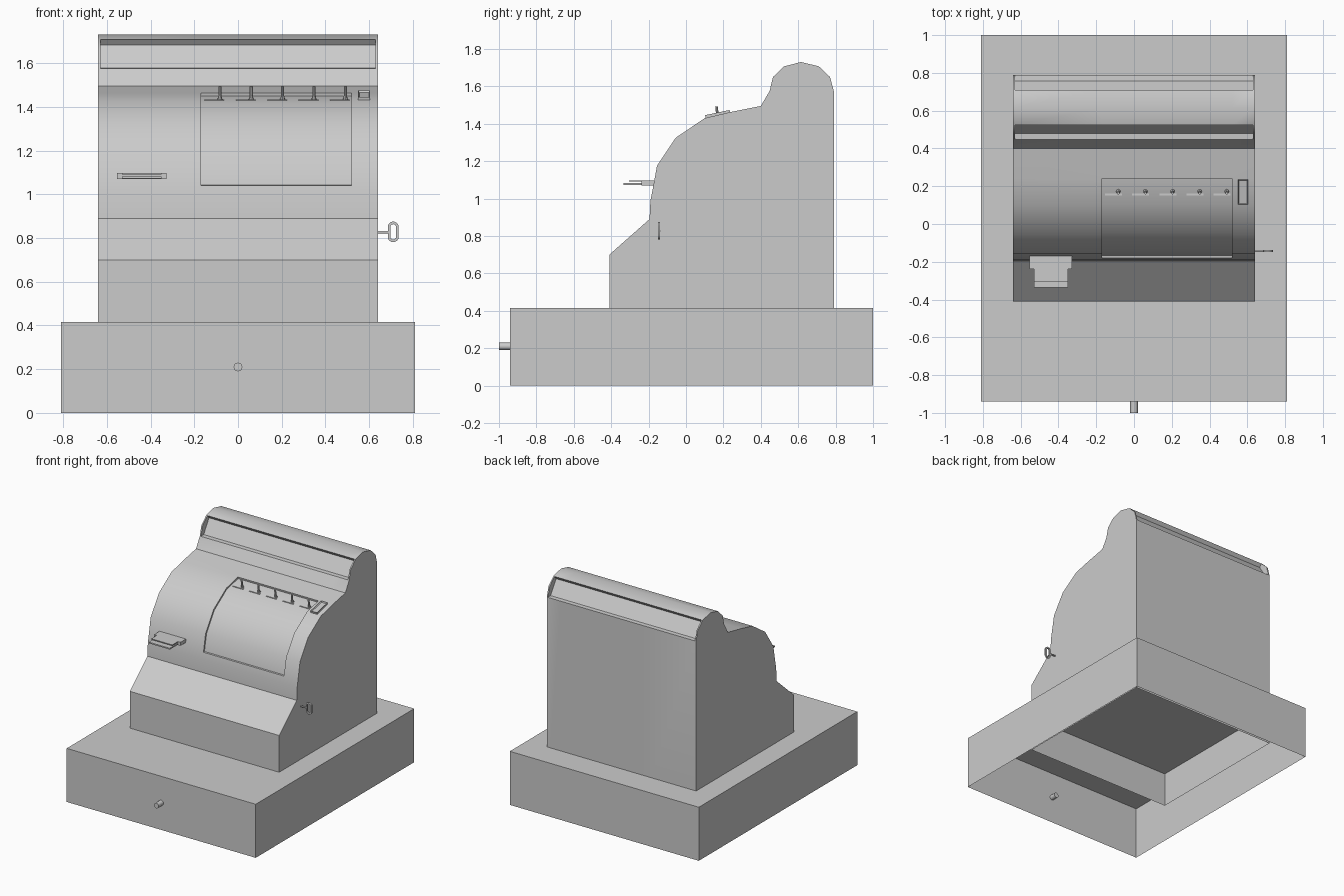
import bpy, bmesh, math
from mathutils import Matrix, Vector

if "Cube" in bpy.data.objects:
    bpy.data.objects.remove(bpy.data.objects["Cube"])


def finish(name, bm, angle=None):
    bmesh.ops.remove_doubles(bm, verts=bm.verts, dist=0.0005)
    bmesh.ops.recalc_face_normals(bm, faces=bm.faces)
    me = bpy.data.meshes.new(name)
    bm.to_mesh(me)
    bm.free()
    ob = bpy.data.objects.new(name, me)
    bpy.context.collection.objects.link(ob)
    if angle:
        bpy.ops.object.select_all(action='DESELECT')
        ob.select_set(True)
        bpy.context.view_layer.objects.active = ob
        bpy.ops.object.shade_smooth_by_angle(angle=math.radians(angle))
    return ob


def add_box(bm, x, y, z):
    m = Matrix.Translation(((x[0] + x[1]) / 2, (y[0] + y[1]) / 2, (z[0] + z[1]) / 2))
    m = m @ Matrix.Diagonal((x[1] - x[0], y[1] - y[0], z[1] - z[0], 1))
    return bmesh.ops.create_cube(bm, size=1, matrix=m)['verts']


def add_rod(bm, a, b, r1, r2=None, n=12):
    a, b = Vector(a), Vector(b)
    d = b - a
    m = Matrix.Translation((a + b) / 2) @ d.to_track_quat('Z', 'Y').to_matrix().to_4x4()
    bmesh.ops.create_cone(bm, cap_ends=True, segments=n, radius1=r1,
                          radius2=r1 if r2 is None else r2, depth=d.length, matrix=m)


# Drawer base, open underneath
bm = bmesh.new()
add_box(bm, (-.81, .81), (-.94, 1.0), (0, .415))
bmesh.ops.delete(bm, geom=[f for f in bm.faces if f.calc_center_median().z < .01],
                 context='FACES')
finish("drawer_base", bm)

# Drawer knob, passing through the front wall
bm = bmesh.new()
add_rod(bm, (0, -1.0, .21), (0, -.89, .21), .02, n=16)
finish("drawer_knob", bm, 40)

# Cabinet side profile (y, z) in pieces, with recessed alternatives
lower = [(-.41, .145), (-.41, .70), (-.195, .89), (-.19, .99), (-.18, 1.04)]
arc = [(-.155, 1.175), (-.055, 1.325), (.10, 1.43)]
arc_in = [(-.168, 1.042), (-.142, 1.169), (-.046, 1.315), (.104, 1.418), (.243, 1.449)]
shoulder = [(.24, 1.463), (.40, 1.495), (.447, 1.575)]
front_pane, front_pane_in = [(.465, 1.65)], [(.48, 1.577), (.545, 1.682)]
crown = [(.525, 1.707), (.615, 1.73), (.71, 1.707)]
back_pane, back_pane_in = [(.77, 1.65)], [(.69, 1.682), (.758, 1.577)]
rear = [(.79, 1.575), (.79, .145)]

full = lower + arc + shoulder + front_pane + crown + back_pane + rear
windowed = lower + arc + shoulder + front_pane_in + crown + back_pane_in + rear
panelled = lower + arc_in + shoulder + front_pane_in + crown + back_pane_in + rear

# Cabinet shell: profile bands across x, joined by recess cheeks
bm = bmesh.new()


def face(pts):
    bm.faces.new([bm.verts.new(p) for p in pts])


bands = [(-.64, -.63, full), (-.63, -.17, windowed), (-.17, .52, panelled),
         (.52, .63, windowed), (.63, .64, full)]
for x0, x1, prof in bands:
    for a, b in zip(prof, prof[1:]):
        face([(x0, *a), (x0, *b), (x1, *b), (x1, *a)])
front_cheek = shoulder[-1:] + front_pane_in + crown[:1] + front_pane
back_cheek = crown[-1:] + back_pane_in + rear[:1] + back_pane
panel_cheek = lower[-1:] + arc_in + shoulder[:1] + arc[::-1]
for xs, poly in (((-.64, .64), full), ((-.63, .63), front_cheek),
                 ((-.63, .63), back_cheek), ((-.17, .52), panel_cheek)):
    for x in xs:
        face([(x, *p) for p in poly])
finish("cabinet", bm, 35)

# Five sliding levers with their slots
levers, slots = bmesh.new(), bmesh.new()
for i in range(5):
    x = -.083 + i * .1435
    add_rod(levers, (x, .175, 1.425), (x, .165, 1.455), .014, .006, 8)
    add_rod(levers, (x, .168, 1.45), (x, .163, 1.492), .007, n=8)
    add_box(slots, (x - .07, x + .02), (.15, .162), (1.424, 1.433))
finish("levers", levers, 40)
finish("lever_slots", slots)

# Small framed button plate lying on the slope
bm = bmesh.new()
add_box(bm, (-.027, .027), (-.067, .067), (-.01, .01))
top = [f for f in bm.faces if f.calc_center_median().z > .009]
bmesh.ops.inset_region(bm, faces=top, thickness=.008)
bmesh.ops.translate(bm, verts=top[0].verts, vec=(0, 0, -.008))
ob = finish("button_plate", bm)
ob.location = (.577, .17, 1.45)
ob.rotation_euler.x = math.radians(12)

# Paper holder at the left
bm = bmesh.new()
add_box(bm, (-.553, -.327), (-.237, -.15), (1.07, 1.097))
add_box(bm, (-.53, -.35), (-.335, -.237), (1.072, 1.082))
add_box(bm, (-.53, -.35), (-.305, -.237), (1.09, 1.097))
finish("paper_holder", bm)

# Side key: shaft and flat oval ring
bm = bmesh.new()
add_rod(bm, (.62, -.143, .826), (.692, -.143, .826), .006, n=10)
finish("key_shaft", bm, 40)

bm = bmesh.new()
loops = []
for r, y in ((.025, -.149), (.013, -.149), (.013, -.138), (.025, -.138)):
    loop = []
    for i in range(24):
        t = 2 * math.pi * (i + .5) / 24
        s = math.copysign(.022, math.sin(t))
        loop.append(bm.verts.new((.71 + r * math.cos(t), y, .828 + s + r * math.sin(t))))
    loops.append(loop)
for k in range(4):
    a, b = loops[k], loops[(k + 1) % 4]
    for i in range(24):
        j = (i + 1) % 24
        bm.faces.new((a[i], a[j], b[j], b[i]))
finish("key_ring", bm, 40)
